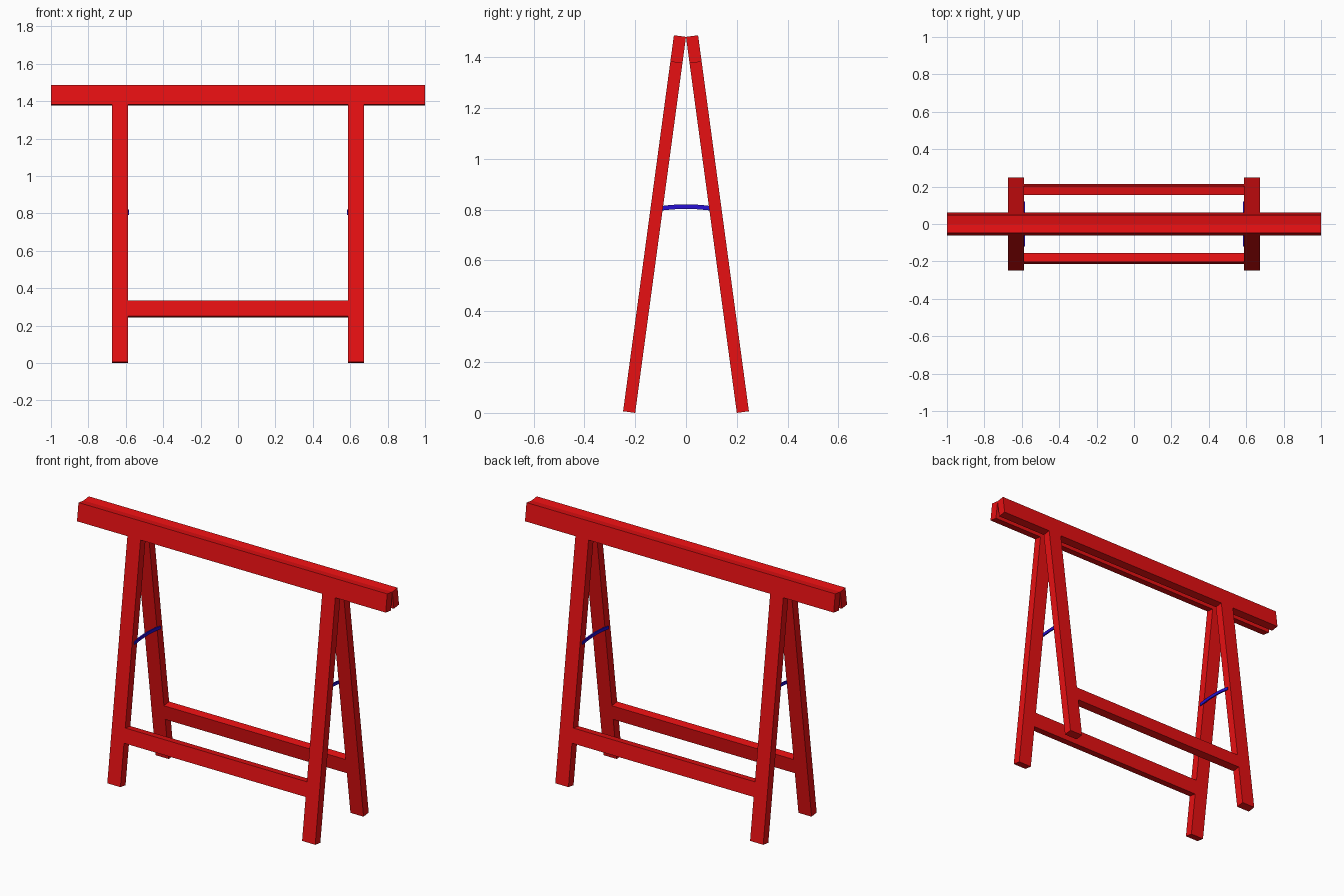
import bpy, bmesh, math
from mathutils import Matrix, Vector

if "Cube" in bpy.data.objects:
    bpy.data.objects.remove(bpy.data.objects["Cube"])

def material(name, color):
    m = bpy.data.materials.new(name)
    m.diffuse_color = color
    m.use_nodes = True
    m.node_tree.nodes["Principled BSDF"].inputs["Base Color"].default_value = m.diffuse_color
    return m

red = material("red_paint", (0.8, 0.005, 0.006, 1))
blue = material("blue_strap", (0.02, 0.005, 0.65, 1))

def add_object(name, bm, mat):
    bmesh.ops.recalc_face_normals(bm, faces=bm.faces)
    me = bpy.data.meshes.new(name)
    bm.to_mesh(me)
    bm.free()
    me.materials.append(mat)
    ob = bpy.data.objects.new(name, me)
    bpy.context.collection.objects.link(ob)
    return ob

FOOT_Y, TOP_Z, THICK = 0.2, 1.48, 0.048
TILT = math.atan2(FOOT_Y, TOP_Z)
LENGTH = math.hypot(FOOT_Y, TOP_Z)
LEG_X, LEG_W, BEAM_H = 0.631, 0.085, 0.105

def plank(name, side, x0, x1, s0, s1):
    """Box in the plane of one leaning frame; s runs up the slope."""
    bm = bmesh.new()
    bmesh.ops.create_cube(bm, size=1)
    box = (Matrix.Translation(((x0 + x1) / 2, THICK / 2, (s0 + s1) / 2))
           @ Matrix.Diagonal((x1 - x0, THICK, s1 - s0, 1)))
    lean = Matrix.Translation((0, FOOT_Y, 0)) @ Matrix.Rotation(TILT, 4, 'X')
    mirror = Matrix.Diagonal((1, side, 1, 1))
    bm.transform(mirror @ lean @ box)
    return add_object(name, bm, red)

# Two leaning frames: top beam, two legs and a cross rail each
inner = LEG_X - LEG_W / 2
for label, side in (("front", -1), ("back", 1)):
    plank(label + "_top_beam", side, -1, 1, LENGTH - BEAM_H, LENGTH)
    plank(label + "_cross_rail", side, -inner, inner, 0.247, 0.332)
    for lr, sx in (("left", -1), ("right", 1)):
        plank(f"{label}_{lr}_leg", side, sx * LEG_X - LEG_W / 2,
              sx * LEG_X + LEG_W / 2, 0, LENGTH - BEAM_H)

# Gently arched straps on the inner faces of the legs
def strap(name, sx):
    bm = bmesh.new()
    ys = [-0.12 + 0.04 * i for i in range(7)]
    arc = [(y, 0.812 - 0.7 * y * y) for y in ys]
    outline = ([(y, z + 0.009) for y, z in arc]
               + [(y, z - 0.009) for y, z in reversed(arc)])
    face = bm.faces.new([bm.verts.new((sx * (inner - 0.005), y, z)) for y, z in outline])
    ext = bmesh.ops.extrude_face_region(bm, geom=[face])
    moved = [v for v in ext["geom"] if isinstance(v, bmesh.types.BMVert)]
    bmesh.ops.translate(bm, verts=moved, vec=Vector((sx * 0.008, 0, 0)))
    return add_object(name, bm, blue)

strap("left_strap", -1)
strap("right_strap", 1)
